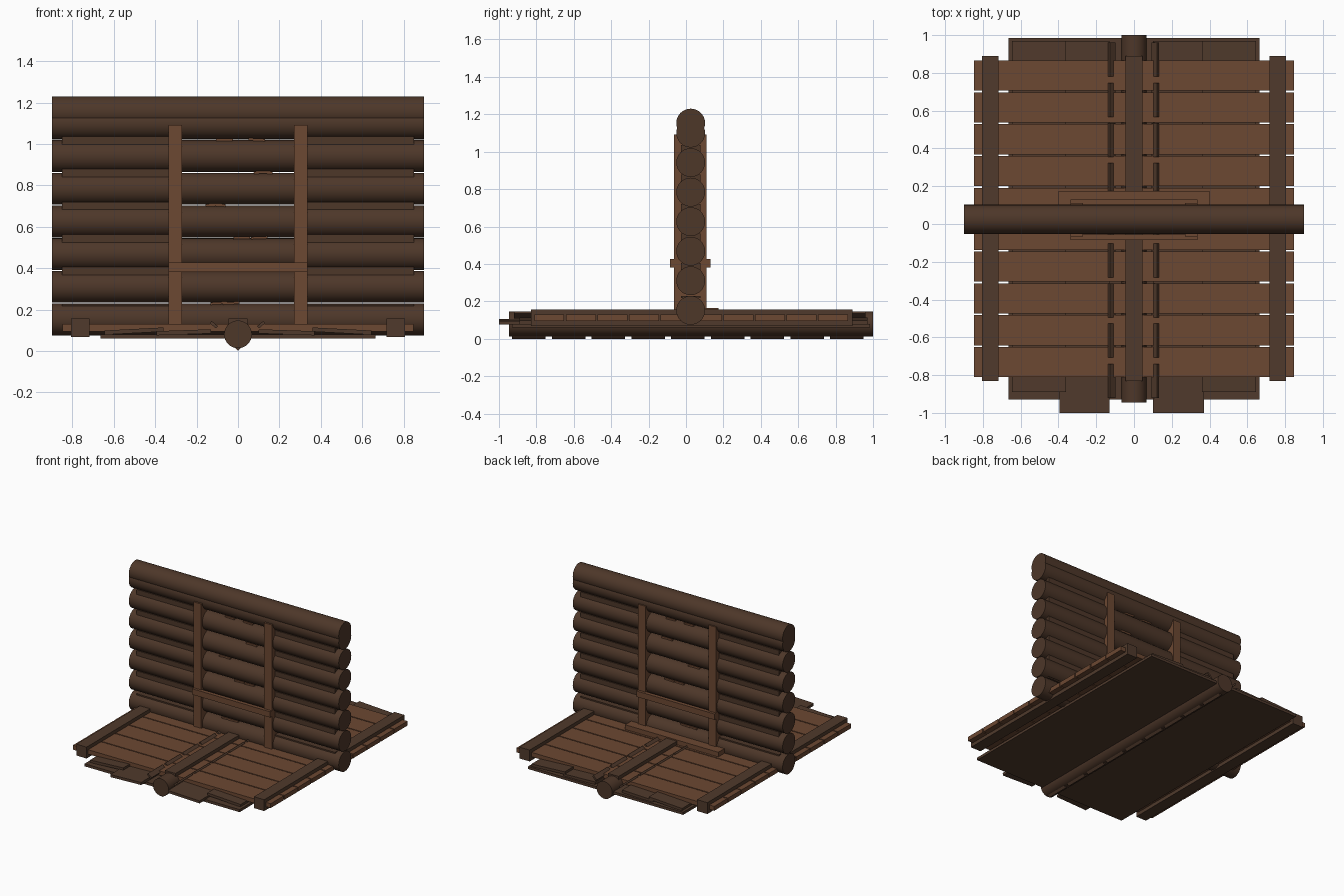
import bpy, random
from math import pi, radians

if "Cube" in bpy.data.objects:
    bpy.data.objects.remove(bpy.data.objects["Cube"])

random.seed(4)


def material(name, rgb):
    m = bpy.data.materials.new(name)
    m.diffuse_color = (*rgb, 1)
    m.use_nodes = True
    m.node_tree.nodes["Principled BSDF"].inputs["Base Color"].default_value = m.diffuse_color
    return m


BARK = material("dark_log", (0.075, 0.038, 0.022))
WOOD = material("plank_wood", (0.15, 0.065, 0.032))
BEAM = material("beam_wood", (0.08, 0.042, 0.025))


def box(name, x0, x1, y0, y1, z0, z1, mat, rot=(0, 0, 0)):
    bpy.ops.mesh.primitive_cube_add(
        size=1, location=((x0 + x1) / 2, (y0 + y1) / 2, (z0 + z1) / 2),
        rotation=[radians(a) for a in rot])
    o = bpy.context.object
    o.name = name
    o.scale = (x1 - x0, y1 - y0, z1 - z0)
    bpy.ops.object.transform_apply(location=False, rotation=False, scale=True)
    o.data.materials.append(mat)
    return o


def log(name, loc, r, length, axis):
    rot = (0, pi / 2, 0) if axis == 'X' else (pi / 2, 0, 0)
    bpy.ops.mesh.primitive_cylinder_add(vertices=32, radius=r, depth=length,
                                        location=loc, rotation=rot)
    o = bpy.context.object
    o.name = name
    o.data.materials.append(BARK)
    bpy.ops.object.shade_smooth_by_angle(angle=radians(40))


# Stacked wall logs, plus the cap log overlapping the top one
YW = 0.025
PITCH = 0.158
for i in range(7):
    log(f"wall_log_{i}", (0, YW, 0.152 + PITCH * i), 0.077, 1.8, 'X')
log("cap_log", (0, YW, 1.153), 0.077, 1.8, 'X')

# Filler strips between the logs on both sides of the doorway-like posts
for i in range(6):
    z = 0.152 + PITCH * (i + 0.5) - 0.008
    h = 0.005 if i == 0 else 0.024
    for s in (-1, 1):
        a, b = sorted((s * 0.28, s * 0.85))
        box(f"filler_strip_{i}", a, b, YW - 0.052, YW + 0.052, z - h, z + h, BARK)
    # Small wood chips wedged in the middle gaps
    for k in range(2):
        x = random.uniform(-0.22, 0.15)
        box(f"gap_chip_{i}", x, x + 0.08, YW - 0.035, YW + 0.035,
            z + 0.002, z + 0.014, WOOD, (0, random.uniform(-4, 4), 0))

# Upright posts clamping the wall
for s in (-1, 1):
    a, b = sorted((s * 0.27, s * 0.335))
    box("wall_post", a, b, -0.065, 0.11, 0.12, 1.092, WOOD)

# Cross battens and base board
box("front_batten", -0.335, 0.335, -0.085, -0.055, 0.382, 0.427, WOOD)
box("back_batten", -0.335, 0.335, 0.1, 0.13, 0.382, 0.427, WOOD)
box("back_base_board", -0.4, 0.4, 0.06, 0.175, 0.125, 0.165, WOOD)

# Deck planks
for i in range(10):
    y = -0.811 + 0.1685 * i
    box(f"deck_plank_{i}", -0.848, 0.848, y, y + 0.16, 0.095, 0.129, WOOD)

# Side rails and centre beam running front to back
for x, w in ((-0.762, 0.044), (0.762, 0.044), (0, 0.045)):
    box("deck_rail", x - w, x + w, -0.83, 0.89, 0.068, 0.156, BEAM)

# Keel log under the deck
log("keel_log", (0, 0.0275, 0.08), 0.067, 1.945, 'Y')

# Under-deck sheets and slightly tilted boards
for s in (-1, 1):
    a, b = sorted((s * 0.05, s * 0.665))
    box("under_sheet", a, b, -0.93, 0.985, 0.06, 0.08, BEAM)
    a, b = sorted((s * 0.36, s * 0.645))
    box("outer_under_board", a, b, -0.89, 0.97, 0.086, 0.106, BEAM, (0, s * 3, 0))
box("left_under_board", -0.395, -0.13, -1.0, 0.97, 0.08, 0.1, BEAM, (0, -2, 0))
box("right_under_board", 0.1, 0.37, -1.0, 0.97, 0.08, 0.1, BEAM, (0, 2, 0))

# Wedges beside the centre beam and beneath the keel log
for i in range(9):
    y = -0.93 + 0.2125 * i
    for x, t in ((-0.117, 40), (0.112, -40)):
        box(f"deck_wedge_{i}", x - 0.02, x + 0.02, y + 0.01, y + 0.19,
            0.12, 0.134, BEAM, (0, t, 0))
    box(f"keel_wedge_{i}", -0.011, 0.011, y, y + 0.18, 0.0045, 0.0265,
        BEAM, (0, 45, 0))
